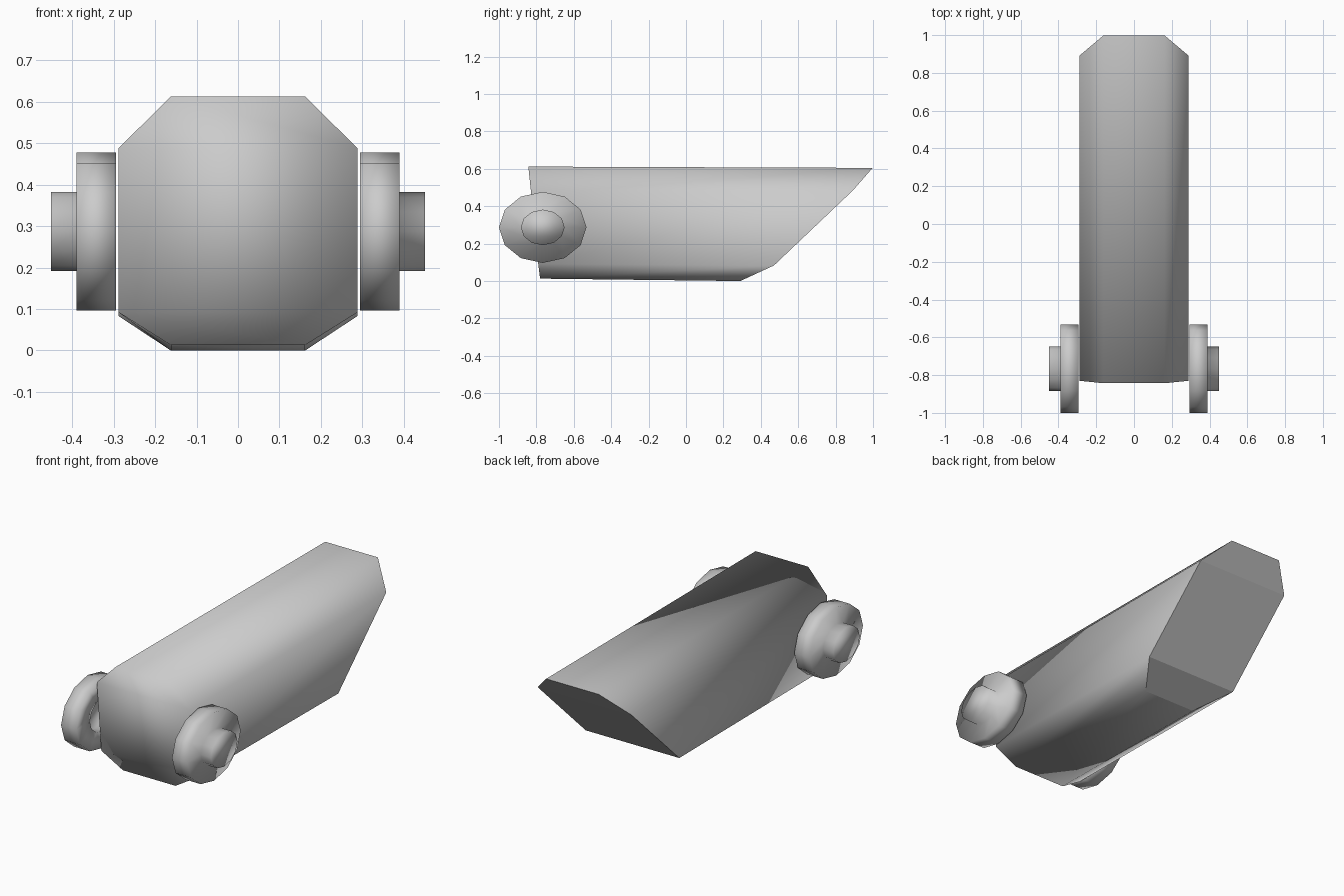
import bpy, bmesh
from math import cos, sin, pi

if "Cube" in bpy.data.objects:
    bpy.data.objects.remove(bpy.data.objects["Cube"])


def finish(name, bm):
    bmesh.ops.recalc_face_normals(bm, faces=bm.faces)
    mesh = bpy.data.meshes.new(name)
    bm.to_mesh(mesh)
    bm.free()
    obj = bpy.data.objects.new(name, mesh)
    bpy.context.collection.objects.link(obj)
    return obj


# Body: chamfered section, upright front end and slanted rear end
# rows: half width, front y, front z, rear y, rear z
rows = [(0.162, -0.843, 0.612, 0.998, 0.605),
        (0.288, -0.83, 0.488, 0.892, 0.484),
        (0.288, -0.79, 0.092, 0.47, 0.083),
        (0.162, -0.78, 0.013, 0.29, 0.0)]
bm = bmesh.new()
ends = []
for yi, zi in ((1, 2), (3, 4)):
    left = [bm.verts.new((-r[0], r[yi], r[zi])) for r in rows]
    right = [bm.verts.new((r[0], r[yi], r[zi])) for r in rows]
    ends.append(left + right[::-1])
front, rear = ends
for i in range(8):
    j = (i + 1) % 8
    bm.faces.new((front[i], front[j], rear[j], rear[i])).smooth = True
for i in range(3):
    bm.faces.new((front[i], front[i + 1], front[6 - i], front[7 - i])).smooth = True
    bm.faces.new((rear[i], rear[i + 1], rear[6 - i], rear[7 - i]))
for i in range(8):
    bm.edges.get((rear[i], rear[(i + 1) % 8])).smooth = False
finish("body", bm)

# Side wheels: oval lathed profile with outer hub and recessed inner face
SIDES, CY, CZ = 12, -0.766, 0.287
profile = [(0.345, 0.5), (0.294, 0.5), (0.294, 1), (0.389, 1), (0.389, 0.5), (0.451, 0.5)]
bm = bmesh.new()
rings = []
for x, s in profile:
    rings.append([bm.verts.new((x, CY + 0.234 * s * cos(2 * pi * k / SIDES),
                                CZ + 0.19 * s * sin(2 * pi * k / SIDES)))
                  for k in range(SIDES)])
for a, b in zip(rings, rings[1:]):
    for k in range(SIDES):
        n = (k + 1) % SIDES
        bm.faces.new((a[k], a[n], b[n], b[k]))
bm.faces.new(rings[0])
bm.faces.new(rings[-1])
for f in bm.faces:
    f.smooth = True
wheels = finish("side_wheels", bm)
wheels.modifiers.new("Mirror", 'MIRROR').use_axis[0] = True
